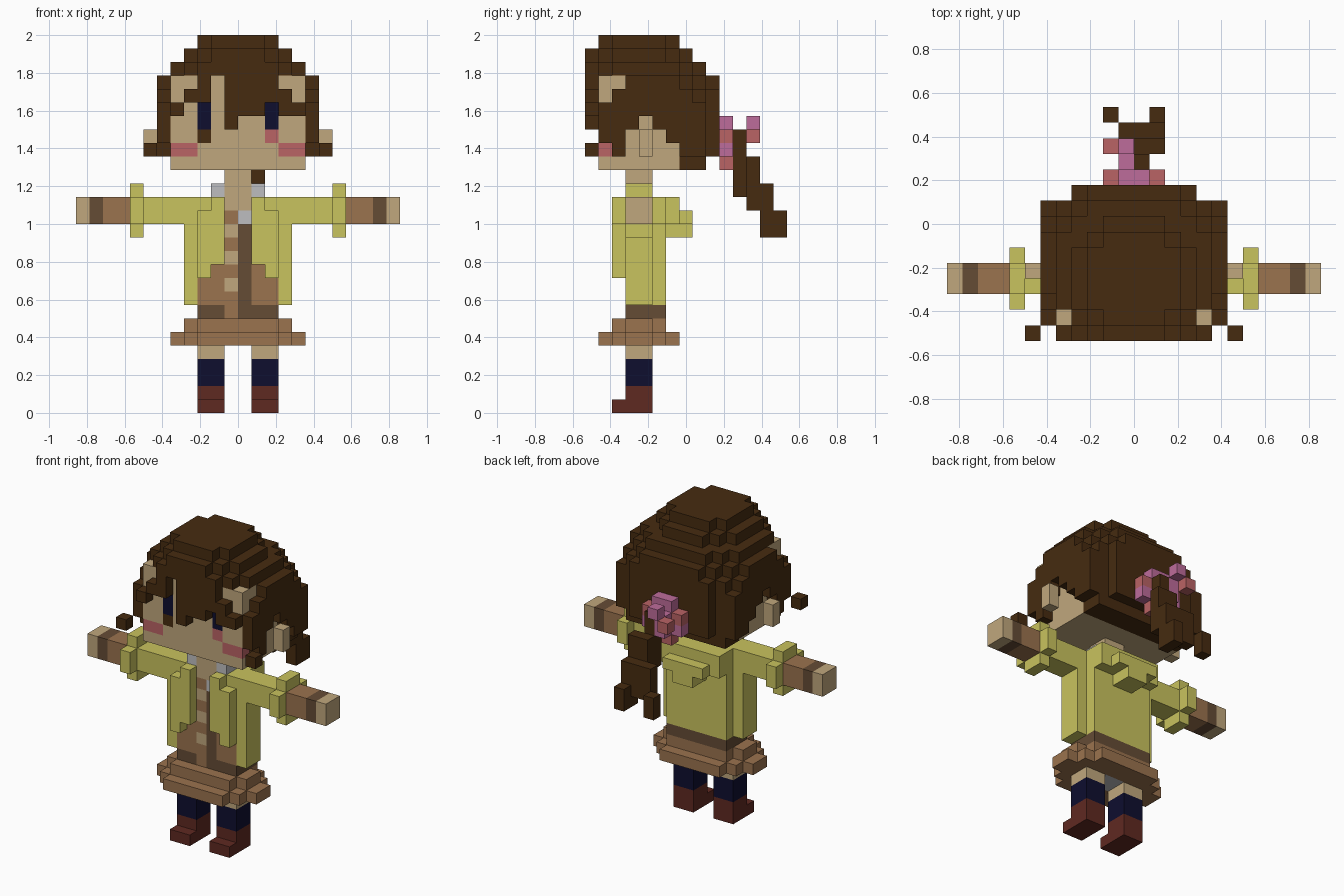
import bpy

if "Cube" in bpy.data.objects:
    bpy.data.objects.remove(bpy.data.objects["Cube"])

V = 2 / 28          # edge of one cube
Y0 = 7.5            # cube row that lies on y = 0

COLOURS = {
    "skin": (192, 167, 125), "hair_brown": (70, 43, 16), "coat_yellow": (201, 195, 94),
    "dress_brown": (155, 115, 78), "dark_brown": (101, 76, 53), "navy": (14, 14, 47),
    "boot_red": (95, 41, 33), "rose": (186, 99, 101), "mauve": (190, 108, 155),
    "light_grey": (190, 190, 192),
}
NAMES = list(COLOURS)
SKIN, HAIR, COAT, DRESS, DARK, NAVY, BOOT, ROSE, MAUVE, GREY = NAMES


def linear(c):
    c /= 255
    return c / 12.92 if c <= 0.04045 else ((c + 0.055) / 1.055) ** 2.4


MATS = {}
for name, rgb in COLOURS.items():
    MATS[name] = bpy.data.materials.new(name)
    MATS[name].diffuse_color = (*[linear(c) for c in rgb], 1)

cells = {}          # (x, y, z) -> (part, colour)


def box(part, colour, x, y, z, mirror=False):
    """Fill a block of cubes; x, y, z are (start, end) ranges."""
    for i in range(*x):
        for j in range(*y):
            for k in range(*z):
                cells[i, j, k] = (part, colour)
                if mirror:
                    cells[-1 - i, j, k] = (part, colour)


# Legs, socks and boots
box("legs", SKIN, (1, 3), (3, 5), (4, 6), True)
box("socks", NAVY, (1, 3), (3, 5), (2, 4), True)
box("boots", BOOT, (1, 3), (3, 5), (0, 2), True)
box("boots", BOOT, (1, 3), (2, 3), (0, 1), True)
box("underwear", GREY, (-1, 1), (3, 5), (5, 6))

# Flared skirt: each layer is a stepped cross shape around the legs
for w, y0, y1 in ((5, 3, 5), (4, 2, 6), (3, 1, 7)):
    for x in range(-w, w):
        for y in range(y0, y1):
            if not (-3 <= x < 3 and 3 <= y < 5):
                cells[x, y, 5] = ("skirt", DRESS)
box("skirt", DRESS, (-4, 4), (3, 5), (6, 7))
box("skirt", DRESS, (-3, 3), (2, 6), (6, 7))

# Dress with belt, dark seam and buttons
box("dress", DRESS, (-3, 3), (3, 5), (8, 15))
box("belt", DARK, (-3, 3), (3, 6), (7, 8))
box("belt", DRESS, (-1, 0), (3, 4), (7, 8))
box("dress", DARK, (0, 1), (3, 4), (7, 14))
for z in (9, 11, 13):
    box("buttons", SKIN, (-1, 0), (3, 4), (z, z + 1))

# Neck and shirt collar
box("neck", SKIN, (-1, 1), (3, 5), (15, 18))
box("collar", GREY, (1, 2), (3, 5), (16, 17), True)
box("collar", GREY, (0, 1), (3, 4), (14, 15))

# Open coat: shoulders, sides, back, front panels and hood
box("coat", COAT, (1, 3), (3, 5), (11, 16), True)
box("coat", COAT, (3, 4), (3, 5), (8, 16), True)
box("coat", COAT, (-3, 3), (5, 6), (8, 16))
box("coat", COAT, (2, 3), (2, 3), (10, 15), True)
box("coat", COAT, (1, 2), (2, 3), (11, 16), True)
box("hood", COAT, (-3, 3), (6, 7), (15, 16))
box("hood", COAT, (-3, 3), (6, 7), (14, 15))
box("hood", COAT, (-2, 2), (6, 8), (14, 15))
box("hood", COAT, (-1, 1), (6, 8), (13, 14))

# Arms: sleeve, plus-shaped cuff, glove and hand
box("sleeves", COAT, (4, 7), (3, 5), (14, 16), True)
box("cuffs", COAT, (7, 8), (3, 5), (13, 17), True)
box("cuffs", COAT, (7, 8), (2, 6), (14, 16), True)
box("forearms", DRESS, (8, 10), (3, 5), (14, 16), True)
box("wristbands", DARK, (10, 11), (3, 5), (14, 16), True)
box("hands", SKIN, (11, 12), (3, 5), (14, 16), True)

# Hair: stepped dome, with lower edges set for fringe, sides and back
FRINGE = (22, 23, 23, 25, 21, 22, 22, 23, 22, 22)       # from x = -5
SIDE = (21, 20, 19, 21, 22, 21, 20, 19, 19, 19)         # from y = 0
LAYERS = {27: (3, 1, 7, 1), 26: (4, 0, 8, 2), 25: (5, 0, 9, 2), 24: (6, 0, 10, 3), 23: (6, 0, 10, 2)}
for z in range(18, 28):
    w, y0, y1, cut = LAYERS.get(z, (6, 0, 10, 1))
    for x in range(-w, w):
        for y in range(y0, y1):
            side = w - 1 - int(abs(x + 0.5))
            if side + min(y - y0, y1 - 1 - y) < cut or (y == 9 and side < 2):
                continue
            if not -5 <= x < 5:
                low = SIDE[y]
            elif y == 0:
                low = FRINGE[x + 5]
            else:
                low = 19 if y == 9 else 18
            if z >= low:
                cells[x, y, z] = ("hair", HAIR)
box("loose_strands", HAIR, (6, 7), (0, 1), (19, 20), True)

# Head, ears and face
box("head", SKIN, (-5, 5), (1, 7), (18, 25))
box("ears", SKIN, (6, 7), (4, 5), (19, 21), True)
box("eyes", NAVY, (2, 3), (1, 2), (21, 23), True)
box("eyes", HAIR, (-3, -2), (1, 2), (20, 21))
box("cheeks", ROSE, (3, 5), (1, 2), (19, 20), True)
box("cheeks", ROSE, (2, 3), (1, 2), (20, 21))

# Ponytail stepping down and backward
box("ponytail", HAIR, (0, 1), (11, 12), (16, 21))
box("ponytail", HAIR, (0, 2), (12, 13), (15, 19))
box("ponytail", HAIR, (-1, 2), (13, 14), (14, 17))
box("ponytail", HAIR, (1, 2), (13, 14), (13, 14))
box("ponytail", HAIR, (1, 2), (14, 15), (13, 15), True)

# Flower hair tie
box("hair_tie", MAUVE, (-1, 1), (10, 11), (21, 22))
box("hair_tie", ROSE, (1, 2), (10, 11), (20, 21), True)
box("hair_tie", MAUVE, (1, 2), (10, 11), (19, 20), True)
box("hair_tie", ROSE, (-1, 1), (10, 11), (18, 19))
box("hair_tie", MAUVE, (-1, 0), (11, 12), (19, 21))
box("hair_tie", MAUVE, (-1, 0), (12, 13), (21, 22))
box("hair_tie", ROSE, (-2, -1), (12, 13), (20, 21))

# One mesh per part, keeping only the exposed cube faces
FACES = {
    (1, 0, 0): ((1, 0, 0), (1, 1, 0), (1, 1, 1), (1, 0, 1)),
    (-1, 0, 0): ((0, 0, 0), (0, 0, 1), (0, 1, 1), (0, 1, 0)),
    (0, 1, 0): ((0, 1, 0), (0, 1, 1), (1, 1, 1), (1, 1, 0)),
    (0, -1, 0): ((0, 0, 0), (1, 0, 0), (1, 0, 1), (0, 0, 1)),
    (0, 0, 1): ((0, 0, 1), (1, 0, 1), (1, 1, 1), (0, 1, 1)),
    (0, 0, -1): ((0, 0, 0), (0, 1, 0), (1, 1, 0), (1, 0, 0)),
}
for part in dict.fromkeys(p for p, c in cells.values()):
    index, faces, colours = {}, [], []
    for (x, y, z), (owner, colour) in cells.items():
        if owner != part:
            continue
        for (dx, dy, dz), corners in FACES.items():
            if (x + dx, y + dy, z + dz) not in cells:
                faces.append([index.setdefault((x + a, y + b, z + c), len(index))
                              for a, b, c in corners])
                colours.append(colour)
    if not faces:
        continue
    mesh = bpy.data.meshes.new(part)
    mesh.from_pydata([(x * V, (y - Y0) * V, z * V) for x, y, z in index], [], faces)
    used = list(dict.fromkeys(colours))
    for colour in used:
        mesh.materials.append(MATS[colour])
    for poly, colour in zip(mesh.polygons, colours):
        poly.material_index = used.index(colour)
    bpy.context.collection.objects.link(bpy.data.objects.new(part, mesh))

for m in bpy.data.materials:
    if m.users and not m.is_grease_pencil:
        m.use_nodes = True
        m.node_tree.nodes["Principled BSDF"].inputs["Base Color"].default_value = m.diffuse_color
